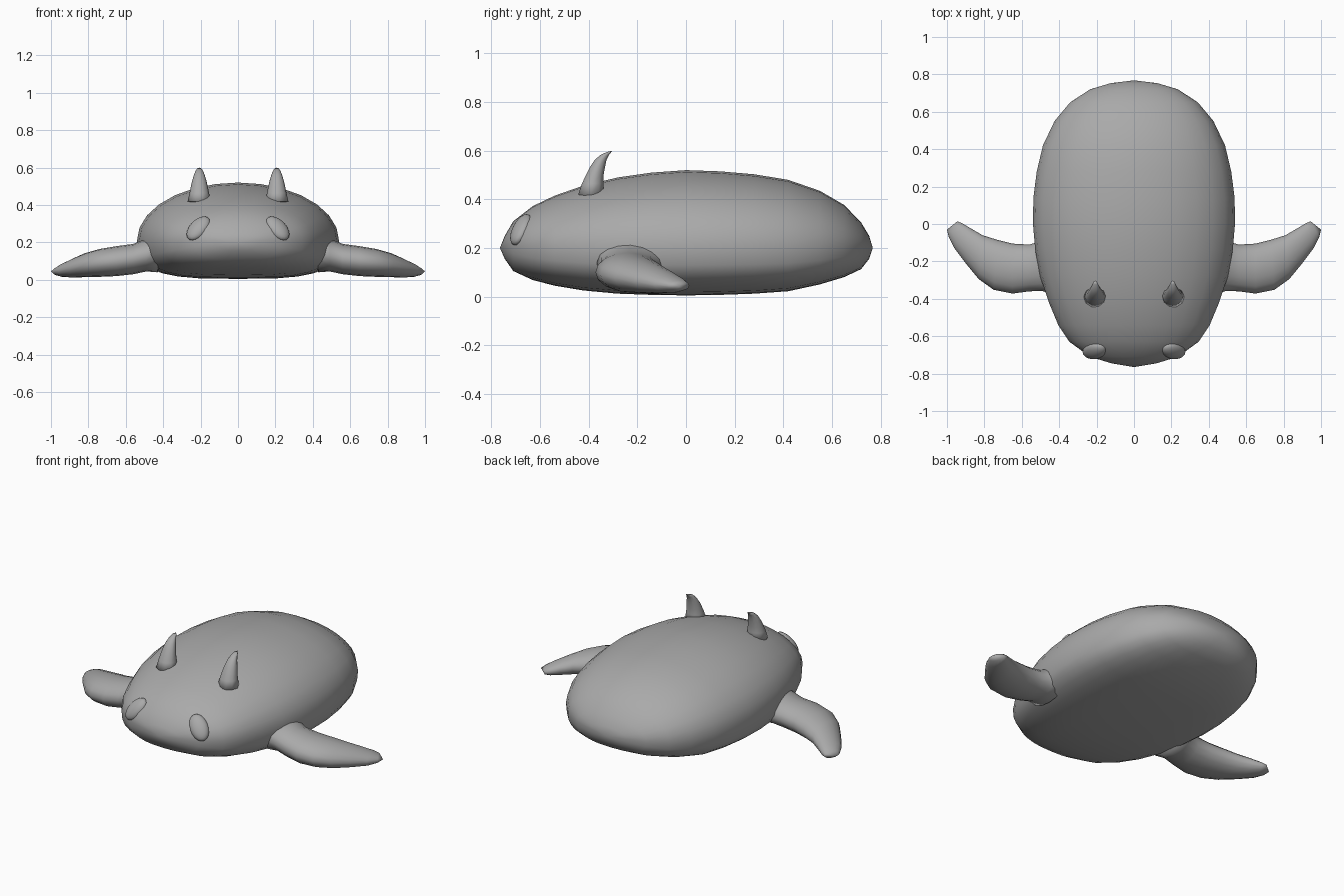
import bpy, bmesh, math
from mathutils import Vector, Matrix

cube = bpy.data.objects.get("Cube")
if cube:
    bpy.data.objects.remove(cube, do_unlink=True)

grey = bpy.data.materials.new("plain grey")
grey.use_nodes = True
grey.diffuse_color = (0.4, 0.4, 0.4, 1)
grey.node_tree.nodes["Principled BSDF"].inputs["Base Color"].default_value = (0.4, 0.4, 0.4, 1)


def finish(bm, name):
    """Turn a bmesh into a smooth grey object."""
    bmesh.ops.recalc_face_normals(bm, faces=bm.faces)
    mesh = bpy.data.meshes.new(name)
    bm.to_mesh(mesh)
    bm.free()
    mesh.materials.append(grey)
    for p in mesh.polygons:
        p.use_smooth = True
    obj = bpy.data.objects.new(name, mesh)
    bpy.context.collection.objects.link(obj)
    return obj


def loft(name, rings, start, end):
    """Skin a row of point rings and close each end on a tip point."""
    bm = bmesh.new()
    loops = [[bm.verts.new(p) for p in ring] for ring in rings]
    n = len(loops[0])
    for a, b in zip(loops, loops[1:]):
        for i in range(n):
            j = (i + 1) % n
            bm.faces.new((a[i], a[j], b[j], b[i]))
    for loop, tip in ((loops[0], start), (loops[-1], end)):
        v = bm.verts.new(tip)
        for i in range(n):
            bm.faces.new((loop[i], loop[(i + 1) % n], v))
    return finish(bm, name)


def angles(n):
    return [math.tau * i / n for i in range(n)]


def power(v, e):
    return math.copysign(abs(v) ** e, v)


# Body: domed above, flattened below (y, half width, bottom, top)
stations = [
    (-0.745, 0.12, 0.155, 0.25), (-0.71, 0.235, 0.105, 0.31),
    (-0.63, 0.345, 0.068, 0.372), (-0.54, 0.405, 0.045, 0.415),
    (-0.42, 0.455, 0.025, 0.457), (-0.28, 0.502, 0.012, 0.49),
    (-0.14, 0.528, 0.007, 0.51), (0, 0.54, 0.005, 0.52),
    (0.14, 0.538, 0.007, 0.515), (0.28, 0.52, 0.012, 0.503),
    (0.42, 0.487, 0.022, 0.48), (0.55, 0.425, 0.05, 0.435),
    (0.65, 0.342, 0.08, 0.377), (0.72, 0.235, 0.113, 0.305),
    (0.753, 0.125, 0.155, 0.25),
]


def body_ring(y, w, lo, hi):
    flat = 2 / (2 + 1.2 * min(1, w / 0.45))
    ring = []
    for a in angles(28):
        c, s = math.cos(a), math.sin(a)
        if s >= 0:
            ring.append((w * c, y, 0.21 + (hi - 0.21) * s))
        else:
            ring.append((w * power(c, flat), y, 0.21 + (0.21 - lo) * power(s, flat)))
    return ring


loft("body", [body_ring(*s) for s in stations], (0, -0.765, 0.2), (0, 0.768, 0.2))

# Flipper: leading edge x, y, trailing edge x, y, bottom, top
flipper = [
    (0.43, -0.38, 0.43, -0.05, 0.04, 0.26), (0.49, -0.358, 0.49, -0.09, 0.045, 0.22),
    (0.56, -0.36, 0.56, -0.11, 0.03, 0.192), (0.65, -0.372, 0.65, -0.105, 0.02, 0.18),
    (0.75, -0.352, 0.73, -0.085, 0.016, 0.165), (0.83, -0.295, 0.81, -0.06, 0.014, 0.142),
    (0.90, -0.21, 0.87, -0.025, 0.013, 0.113), (0.96, -0.13, 0.92, 0.005, 0.015, 0.085),
    (0.99, -0.07, 0.945, 0.014, 0.024, 0.066),
]


def flipper_ring(side, lx, ly, tx, ty, lo, hi):
    lead, trail = Vector((side * lx, ly, 0)), Vector((side * tx, ty, 0))
    mid, half = (lead + trail) / 2, (trail - lead) / 2
    return [mid + half * math.cos(a)
            + Vector((0, 0, (lo + hi) / 2 + (hi - lo) / 2 * math.sin(a)))
            for a in angles(16)]


# Horn: height, centre y, half depth, half width
horn = [
    (0.42, -0.39, 0.056, 0.062), (0.465, -0.384, 0.046, 0.052), (0.5, -0.375, 0.038, 0.045),
    (0.53, -0.365, 0.033, 0.038), (0.56, -0.352, 0.026, 0.029),
    (0.582, -0.335, 0.019, 0.02), (0.595, -0.315, 0.009, 0.012),
]

for side, label in ((1, "left"), (-1, "right")):
    loft(label + "_flipper", [flipper_ring(side, *f) for f in flipper],
         (side * 0.4, -0.22, 0.14), (side * 1.0, -0.03, 0.045))

    loft(label + "_horn",
         [[(side * 0.207 + w * math.cos(a), y + d * math.sin(a), z) for a in angles(10)]
          for z, y, d, w in horn],
         (side * 0.207, -0.39, 0.4), (side * 0.207, -0.303, 0.6))

    # Eye: tilted flattened ball lying on the face
    normal = Vector((side * 0.3, -0.75, 0.55)).normalized()
    long_axis = Vector((-side * 0.6, 0.27, 0.7))
    long_axis = (long_axis - normal * long_axis.dot(normal)).normalized()
    short_axis = normal.cross(long_axis)
    turn = Matrix((long_axis, short_axis, normal)).transposed().to_4x4()
    place = Matrix.Translation((side * 0.212, -0.678, 0.275))
    bm = bmesh.new()
    bmesh.ops.create_uvsphere(bm, u_segments=20, v_segments=12, radius=1,
                              matrix=place @ turn @ Matrix.Diagonal((0.08, 0.052, 0.032, 1)))
    finish(bm, label + "_eye")
